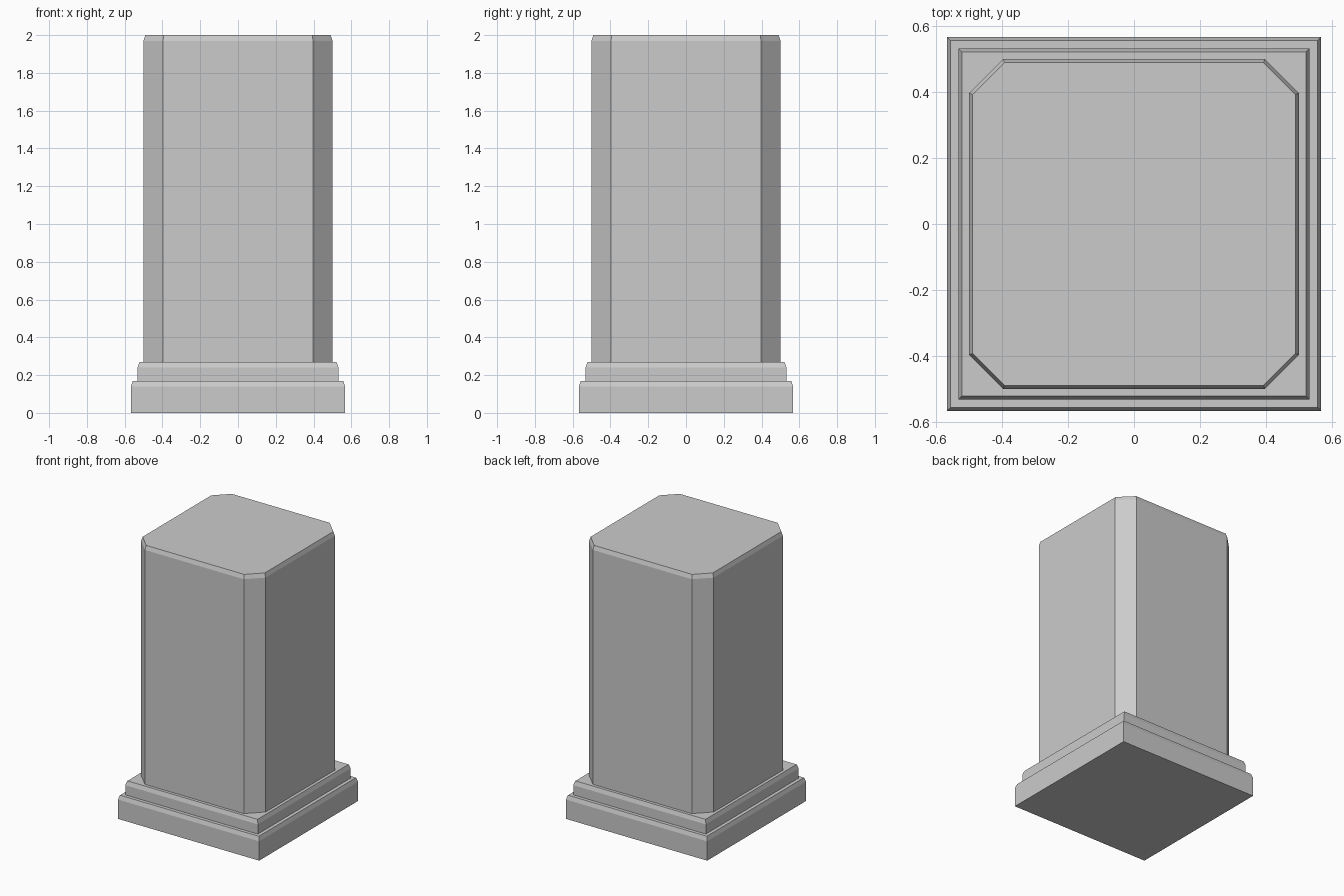
import bpy
import bmesh
import math

cube = bpy.data.objects.get("Cube")
if cube:
    bpy.data.objects.remove(cube, do_unlink=True)

stone = bpy.data.materials.new("light_grey_stone")
stone.use_nodes = True
GREY = (0.6, 0.6, 0.6, 1)
stone.diffuse_color = GREY
stone.node_tree.nodes["Principled BSDF"].inputs["Base Color"].default_value = GREY


def outline(half, cut):
    """Square outline, with its corners cut off when cut is above zero."""
    points = []
    for sx, sy in ((1, 1), (-1, 1), (-1, -1), (1, -1)):
        if cut <= 0:
            points.append((sx * half, sy * half))
            continue
        pair = [(sx * half, sy * (half - cut)), (sx * (half - cut), sy * half)]
        points += pair if sx * sy > 0 else pair[::-1]
    return points


def block(name, half, bottom, top, cut=0, inset=0.01, drop=0.03):
    """Upright block with a steep chamfer around its top edge."""
    # Cut length that keeps the chamfer equally wide on the corner faces
    top_cut = cut - inset * (2 - math.sqrt(2)) if cut else 0
    bm = bmesh.new()
    rings = []
    for h, c, z in ((half, cut, bottom), (half, cut, top - drop),
                    (half - inset, top_cut, top)):
        rings.append([bm.verts.new((x, y, z)) for x, y in outline(h, c)])
    for low, high in zip(rings, rings[1:]):
        n = len(low)
        for i in range(n):
            j = (i + 1) % n
            bm.faces.new((low[i], low[j], high[j], high[i]))
    bm.faces.new(rings[0][::-1])
    bm.faces.new(rings[-1])
    bmesh.ops.recalc_face_normals(bm, faces=bm.faces)
    mesh = bpy.data.meshes.new(name)
    bm.to_mesh(mesh)
    bm.free()
    mesh.materials.append(stone)
    obj = bpy.data.objects.new(name, mesh)
    bpy.context.collection.objects.link(obj)
    return obj


# Stepped base and the pillar with cut corners
block("base_plinth", 0.567, 0, 0.17)
block("base_step", 0.532, 0.17, 0.27)
block("pillar_shaft", 0.5, 0.27, 2, cut=0.103)
